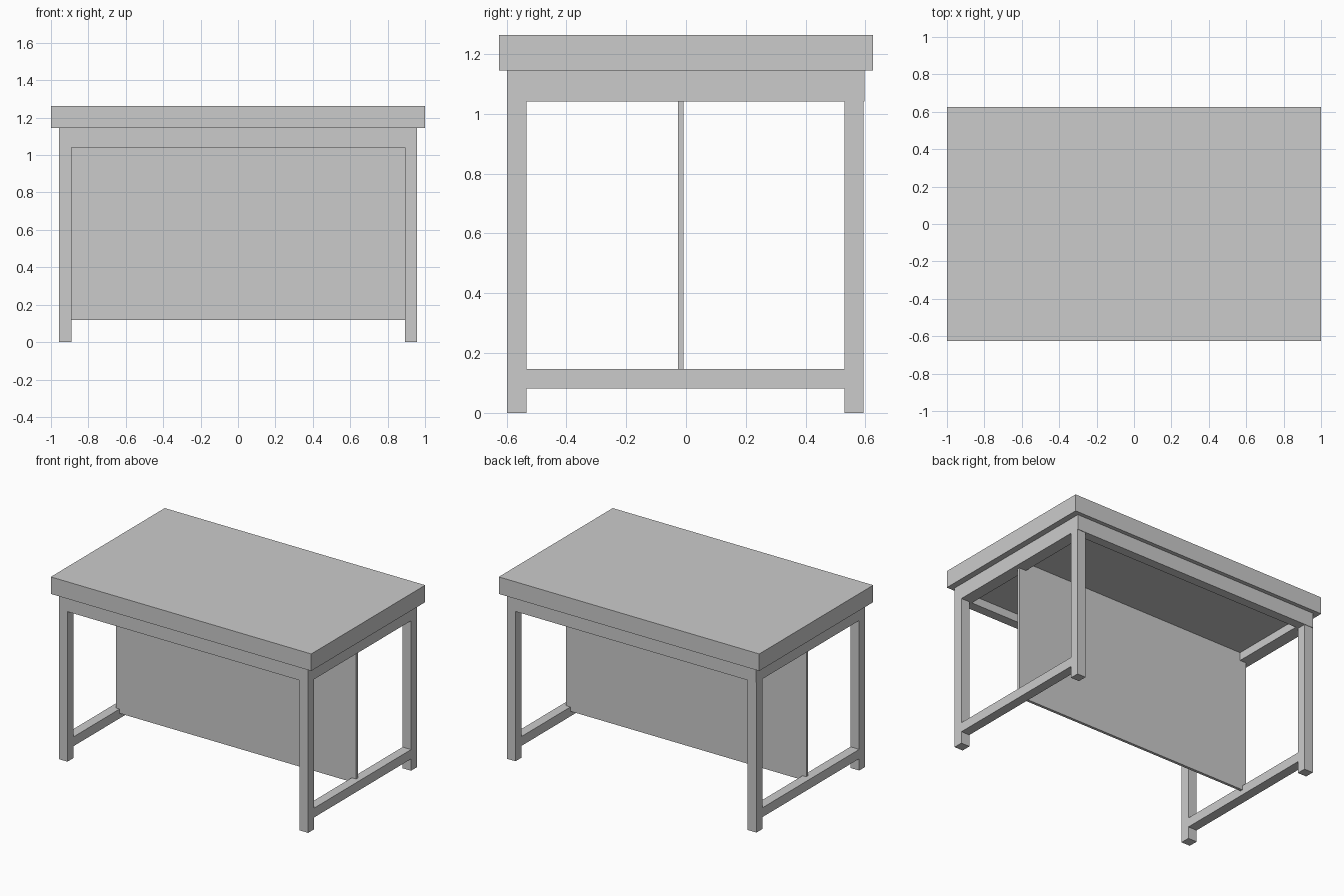
import bpy
import bmesh
from mathutils import Vector

if "Cube" in bpy.data.objects:
    bpy.data.objects.remove(bpy.data.objects["Cube"])


def box(name, x, y, z):
    """Box from (min, max) ranges on each axis."""
    lo, hi = Vector((x[0], y[0], z[0])), Vector((x[1], y[1], z[1]))
    centre, size = (lo + hi) / 2, hi - lo
    bm = bmesh.new()
    bmesh.ops.create_cube(bm, size=1)
    bmesh.ops.scale(bm, vec=size, verts=bm.verts)
    mesh = bpy.data.meshes.new(name)
    bm.to_mesh(mesh)
    bm.free()
    obj = bpy.data.objects.new(name, mesh)
    obj.location = centre
    bpy.context.collection.objects.link(obj)
    return obj


TOP_Z, PLATE_Z, APRON_Z = 1.145, 1.097, 1.041
LEFT_X, RIGHT_X = (-0.957, -0.89), (0.893, 0.958)
FRONT_Y, BACK_Y = (-0.599, -0.533), (0.53, 0.594)

# Thick table top, with its core reaching down between the aprons
box("table_top", (-1, 1), (-0.625, 0.625), (TOP_Z, 1.263))
box("top_core", (-0.89, 0.893), (FRONT_Y[1], 0.533), (PLATE_Z, TOP_Z))

# Front and back aprons
span = (LEFT_X[0], RIGHT_X[1])
box("front_apron", span, FRONT_Y, (APRON_Z, TOP_Z))
box("back_apron", span, (0.533, 0.597), (APRON_Z, TOP_Z))

# Side frames: two legs, side apron and low stretcher
gap = (FRONT_Y[1], BACK_Y[0])
for side, x, apron_x in (("left", LEFT_X, (LEFT_X[0], -0.87)),
                         ("right", RIGHT_X, (0.873, RIGHT_X[1]))):
    box(side + "_front_leg", x, FRONT_Y, (0, APRON_Z))
    box(side + "_back_leg", x, BACK_Y, (0, APRON_Z))
    box(side + "_apron", apron_x, (gap[0], 0.533), (APRON_Z, TOP_Z))
    box(side + "_stretcher", x, gap, (0.082, 0.147))

# Thin modesty panel let into the side frames
box("modesty_panel", (-0.918, 0.926), (-0.027, -0.008), (0.117, PLATE_Z))
